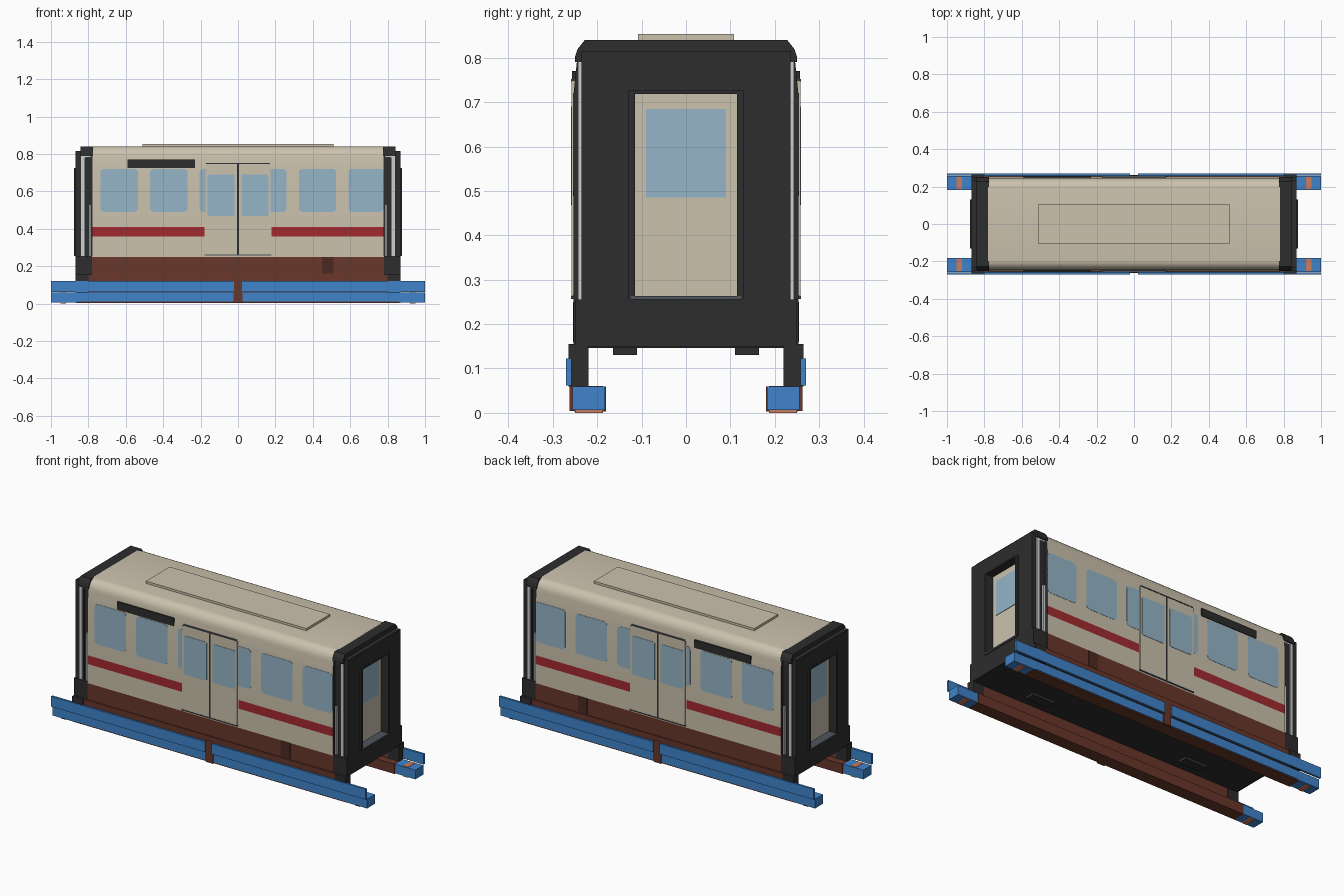
import bpy, bmesh, math

if "Cube" in bpy.data.objects:
    bpy.data.objects.remove(bpy.data.objects["Cube"])

# ---------- materials ----------
COLORS = {
    "cream": (0.60, 0.54, 0.42), "window_blue": (0.30, 0.46, 0.58),
    "black": (0.026, 0.026, 0.027), "brown": (0.14, 0.038, 0.024),
    "dark_brown": (0.075, 0.022, 0.015), "red": (0.36, 0.024, 0.03),
    "rail_blue": (0.05, 0.23, 0.60), "orange": (0.60, 0.20, 0.115),
    "light_grey": (0.62, 0.64, 0.64), "dark_grey": (0.08, 0.09, 0.11),
}
MAT = {}
for key, c in COLORS.items():
    MAT[key] = bpy.data.materials.new(key)
    MAT[key].diffuse_color = (*c, 1)


# ---------- helpers ----------
def finish(name, bm, mats, mirror=""):
    bmesh.ops.recalc_face_normals(bm, faces=bm.faces)
    me = bpy.data.meshes.new(name)
    bm.to_mesh(me)
    bm.free()
    for m in mats:
        me.materials.append(MAT[m])
    ob = bpy.data.objects.new(name, me)
    bpy.context.collection.objects.link(ob)
    if mirror:
        mod = ob.modifiers.new("mirror", "MIRROR")
        mod.use_axis = ("X" in mirror, "Y" in mirror, False)
    return ob


def prism(bm, pts, d0, d1, place):
    """Extrude a 2D outline from d0 to d1; place maps (u, v, d) to 3D."""
    a = [bm.verts.new(place(u, v, d0)) for u, v in pts]
    b = [bm.verts.new(place(u, v, d1)) for u, v in pts]
    bm.faces.new(a)
    bm.faces.new(b)
    for i in range(len(pts)):
        j = (i + 1) % len(pts)
        bm.faces.new((a[i], a[j], b[j], b[i]))


def box(name, mat, x, y, z, mirror=""):
    bm = bmesh.new()
    prism(bm, [(x[0], y[0]), (x[1], y[0]), (x[1], y[1]), (x[0], y[1])],
          z[0], z[1], lambda u, v, d: (u, v, d))
    return finish(name, bm, [mat], mirror)


def rounded(u0, u1, v0, v1, r, n=4):
    pts = []
    for cx, cy, start in ((u1 - r, v1 - r, 0), (u0 + r, v1 - r, 90),
                          (u0 + r, v0 + r, 180), (u1 - r, v0 + r, 270)):
        for i in range(n + 1):
            t = math.radians(start + 90 * i / n)
            pts.append((cx + r * math.cos(t), cy + r * math.sin(t)))
    return pts


def side_plate(name, mat, x, z, y, r=0.02):
    bm = bmesh.new()
    prism(bm, rounded(x[0], x[1], z[0], z[1], r), y[0], y[1],
          lambda u, v, d: (u, -d, v))
    return finish(name, bm, [mat], "Y")


# ---------- car body: cross-section swept along x, coloured by height ----------
half = [(0.253, 0.15), (0.253, 0.25), (0.253, 0.36), (0.253, 0.41), (0.253, 0.72)]
half += [(0.253 - 0.006 * t, 0.72 + 0.06 * t) for t in (0.5, 1)]
half += [(0.197 + 0.05 * math.cos(a), 0.78 + 0.06 * math.sin(a))
         for a in [math.radians(15 * i) for i in range(1, 7)]]
outline = half + [(-y, z) for y, z in reversed(half)]
bm = bmesh.new()
rings = [[bm.verts.new((x, y, z)) for y, z in outline] for x in (-0.78, -0.18, 0.18, 0.78)]
for k in range(3):
    for i in range(len(outline)):
        j = (i + 1) % len(outline)
        f = bm.faces.new((rings[k][i], rings[k][j], rings[k + 1][j], rings[k + 1][i]))
        zc = f.calc_center_median().z
        if i == len(outline) - 1:
            f.material_index = 3            # floor
        elif zc < 0.25:
            f.material_index = 1            # skirt
        elif 0.36 < zc < 0.41 and k != 1:
            f.material_index = 2            # stripe
for ring in (rings[0], rings[-1]):
    bm.faces.new(ring).material_index = 3
body = finish("body_shell", bm, ["cream", "brown", "red", "black"])
bpy.context.view_layer.objects.active = body
body.select_set(True)
bpy.ops.object.shade_smooth_by_angle(angle=math.radians(30))

# roof panel
box("roof_panel", "cream", (-0.51, 0.51), (-0.108, 0.108), (0.835, 0.853))

# ---------- side details ----------
for i in range(6):
    c = -0.635 + 0.265 * i
    side_plate("side_window", "window_blue", (c - 0.1, min(c + 0.1, 0.78)),
               (0.49, 0.72), (0.25, 0.2545))
side_plate("destination_sign", "black", (-0.59, -0.23), (0.725, 0.77), (0.245, 0.2565), 0.002)
side_plate("skirt_vent", "dark_brown", (0.45, 0.51), (0.16, 0.25), (0.25, 0.2545), 0.003)

# sliding doors
for s in (-1, 1):
    a, b = sorted((s * 0.005, s * 0.175))
    side_plate("door_leaf", "cream", (a, b), (0.262, 0.748), (0.24, 0.2575), 0.004)
    a, b = sorted((s * 0.018, s * 0.162))
    side_plate("door_window", "window_blue", (a, b), (0.468, 0.69), (0.255, 0.2595), 0.008)
side_plate("door_gap", "black", (-0.005, 0.005), (0.262, 0.748), (0.24, 0.2565), 0.001)
side_plate("door_top_rail", "dark_grey", (-0.17, 0.17), (0.746, 0.752), (0.235, 0.259), 0.001)
side_plate("door_sill", "dark_grey", (-0.178, 0.178), (0.257, 0.263), (0.245, 0.259), 0.001)

# ---------- gangway ends ----------
box("end_core", "black", (0.78, 0.82), (-0.232, 0.232), (0.15, 0.80), "X")
arch = [(0.25, 0.79), (0.25, 0.802), (0.244, 0.82), (0.228, 0.84)]
bm = bmesh.new()
prism(bm, arch + [(-y, z) for y, z in reversed(arch)], 0.775, 0.842,
      lambda u, v, d: (d, u, v))
finish("end_arch", bm, ["black"], "X")
box("end_wall_side", "black", (0.815, 0.868), (0.115, 0.235), (0.15, 0.815), "XY")
box("end_wall_top", "black", (0.815, 0.868), (-0.115, 0.115), (0.72, 0.815), "X")
box("end_wall_bottom", "black", (0.815, 0.868), (-0.115, 0.115), (0.15, 0.26), "X")
box("end_post_foot", "black", (0.78, 0.868), (0.2, 0.25), (0.15, 0.255), "XY")

# end door and its frame
box("end_door", "cream", (0.81, 0.828), (-0.115, 0.115), (0.26, 0.72), "X")
box("end_door_window", "window_blue", (0.825, 0.831), (-0.09, 0.09), (0.485, 0.685), "X")
box("end_frame_side", "black", (0.86, 0.876), (0.115, 0.13), (0.258, 0.726), "XY")
box("end_frame_top", "black", (0.86, 0.876), (-0.115, 0.115), (0.718, 0.726), "X")
box("end_frame_sill", "dark_grey", (0.825, 0.878), (-0.125, 0.125), (0.255, 0.263), "X")

# pale corner trims
box("corner_trim_outer", "light_grey", (0.822, 0.84), (0.23, 0.243), (0.255, 0.795), "XY")
box("corner_trim_top", "light_grey", (0.785, 0.84), (0.23, 0.242), (0.782, 0.797), "XY")
box("corner_trim_inner", "light_grey", (0.785, 0.797), (0.23, 0.242), (0.255, 0.53), "XY")

# ---------- underframe ----------
box("floor_pan", "black", (-0.86, 0.86), (-0.225, 0.225), (0.146, 0.155))
box("floor_bracket", "black", (0.43, 0.57), (0.11, 0.165), (0.13, 0.15), "XY")
box("side_sill", "brown", (-0.80, 0.80), (0.222, 0.26), (0.06, 0.155), "Y")
box("sill_end", "black", (0.80, 0.87), (0.22, 0.265), (0.06, 0.155), "XY")

# ---------- lower beams and blue rails ----------
box("lower_beam", "brown", (-0.87, 0.87), (0.18, 0.252), (0.003, 0.06), "Y")
box("beam_end", "rail_blue", (0.86, 1.0), (0.183, 0.256), (0.006, 0.059), "XY")
box("beam_end_band", "orange", (0.92, 0.95), (0.187, 0.25), (0.0, 0.061), "XY")
box("lower_rail", "rail_blue", (0.022, 0.87), (0.25, 0.256), (0.01, 0.059), "XY")
box("upper_rail", "rail_blue", (0.022, 1.0), (0.258, 0.27), (0.062, 0.122), "XY")
box("rail_joint", "brown", (-0.024, 0.024), (0.24, 0.262), (0.004, 0.13), "Y")

for m in bpy.data.materials:
    if m.users and not m.is_grease_pencil:
        m.use_nodes = True
        m.node_tree.nodes["Principled BSDF"].inputs["Base Color"].default_value = m.diffuse_color
